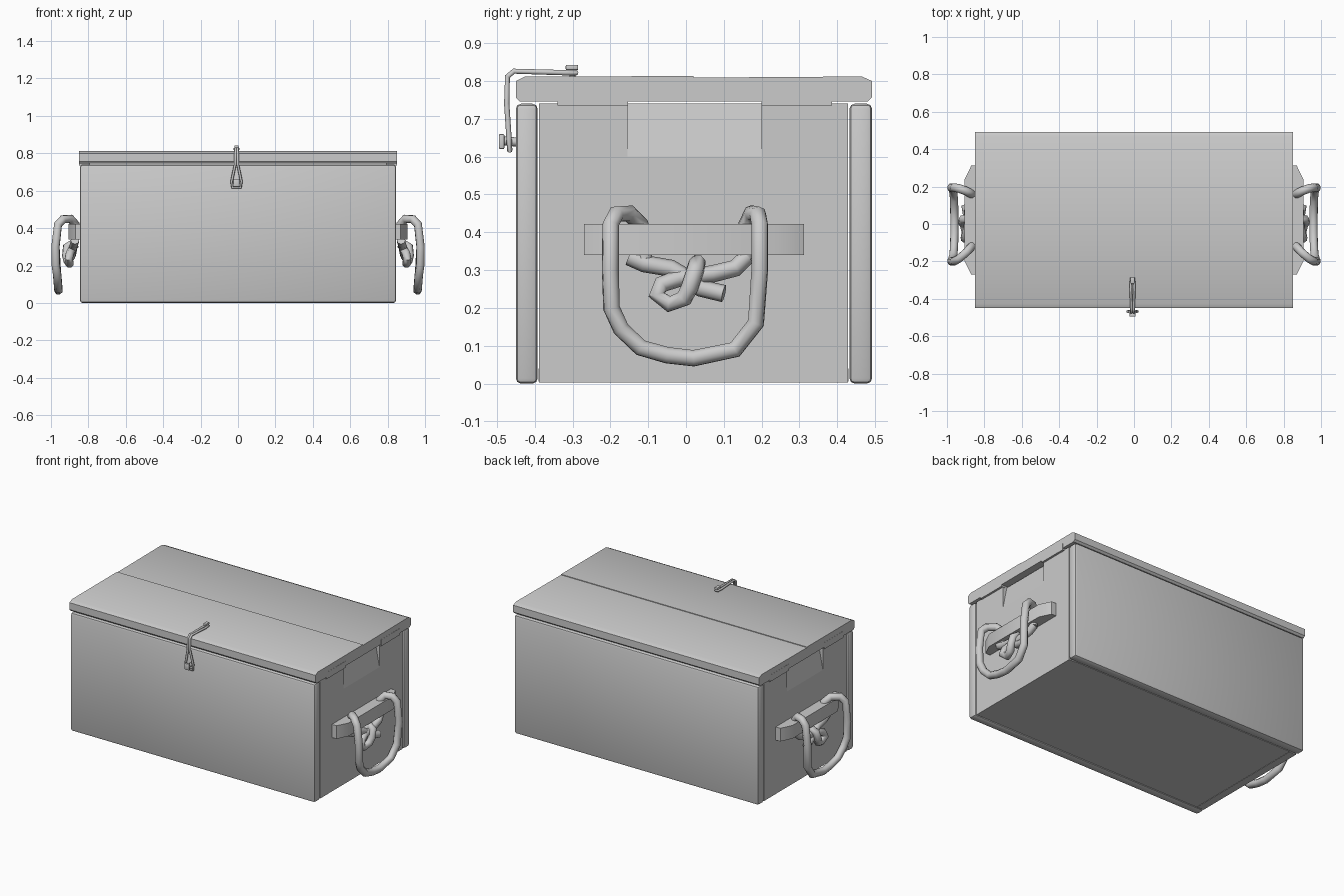
import bpy, bmesh, math
from mathutils import Vector

if "Cube" in bpy.data.objects:
    bpy.data.objects.remove(bpy.data.objects["Cube"], do_unlink=True)

grey = bpy.data.materials.new("plain_grey")
grey.use_nodes = True
COLOUR = (0.6, 0.6, 0.6, 1)
grey.diffuse_color = COLOUR
grey.node_tree.nodes["Principled BSDF"].inputs["Base Color"].default_value = COLOUR


def finish(obj, angle=40):
    obj.data.materials.clear()
    obj.data.materials.append(grey)
    bpy.ops.object.select_all(action="DESELECT")
    obj.select_set(True)
    bpy.context.view_layer.objects.active = obj
    bpy.ops.object.shade_smooth_by_angle(angle=math.radians(angle))
    return obj


def add_mesh(name, bm, bevel=0):
    bmesh.ops.recalc_face_normals(bm, faces=bm.faces)
    if bevel:
        bmesh.ops.bevel(bm, geom=bm.edges[:], offset=bevel, segments=2,
                        profile=0.5, affect="EDGES")
    mesh = bpy.data.meshes.new(name)
    bm.to_mesh(mesh)
    bm.free()
    obj = bpy.data.objects.new(name, mesh)
    bpy.context.collection.objects.link(obj)
    return finish(obj)


def box(name, x, y, z, bevel=0):
    bm = bmesh.new()
    bmesh.ops.create_cube(bm, size=1)
    for v in bm.verts:
        v.co = [r[0] if c < 0 else r[1] for c, r in zip(v.co, (x, y, z))]
    return add_mesh(name, bm, bevel)


def prism(name, outline, direction):
    """Extrude a closed outline of 3D points along a direction."""
    bm = bmesh.new()
    face = bm.faces.new([bm.verts.new(p) for p in outline])
    out = bmesh.ops.extrude_face_region(bm, geom=[face], use_keep_orig=True)
    moved = [g for g in out["geom"] if isinstance(g, bmesh.types.BMVert)]
    bmesh.ops.translate(bm, verts=moved, vec=direction)
    return add_mesh(name, bm)


def tube(name, points, radius, closed=False):
    """Round cord along a path."""
    curve = bpy.data.curves.new(name, "CURVE")
    curve.dimensions = "3D"
    curve.bevel_depth = radius
    curve.bevel_resolution = 2
    curve.use_fill_caps = True
    line = curve.splines.new("POLY")
    line.points.add(len(points) - 1)
    for p, co in zip(line.points, points):
        p.co = (*co, 1)
    line.use_cyclic_u = closed
    temp = bpy.data.objects.new(name + "_path", curve)
    bpy.context.collection.objects.link(temp)
    graph = bpy.context.evaluated_depsgraph_get()
    mesh = bpy.data.meshes.new_from_object(temp.evaluated_get(graph))
    bpy.data.objects.remove(temp, do_unlink=True)
    obj = bpy.data.objects.new(name, mesh)
    bpy.context.collection.objects.link(obj)
    return finish(obj, 60)


# Box boards
HALF = 0.845
box("front_board", (-HALF, HALF), (-0.45, -0.392), (0, 0.74), 0.014)
box("back_board", (-HALF, HALF), (0.432, 0.492), (0, 0.74), 0.014)
box("bottom_board", (-0.8, 0.8), (-0.39, 0.43), (0.005, 0.04))

# Lid: two planks meeting at a shallow seam, with bevelled long edges
lid = [(-0.45, 0.757), (-0.44, 0.746), (0.48, 0.746), (0.492, 0.757), (0.492, 0.8),
       (0.465, 0.812), (0.02, 0.809), (0.02, 0.813), (-0.425, 0.812), (-0.45, 0.8)]
prism("lid", [(-0.85, y, z) for y, z in lid], (1.7, 0, 0))

# Cord handle paths: outer grip, then the knot behind it
grip = [(0.872, -0.11, 0.33), (0.868, -0.12, 0.42), (0.895, -0.15, 0.45),
        (0.935, -0.185, 0.448), (0.962, -0.199, 0.42), (0.976, -0.2, 0.3),
        (0.974, -0.197, 0.2), (0.966, -0.172, 0.145), (0.962, -0.12, 0.095),
        (0.96, -0.05, 0.075), (0.96, 0.02, 0.067), (0.962, 0.13, 0.09),
        (0.968, 0.185, 0.16), (0.976, 0.195, 0.3), (0.962, 0.195, 0.42),
        (0.935, 0.19, 0.447), (0.895, 0.175, 0.45), (0.868, 0.16, 0.42),
        (0.872, 0.155, 0.33)]
strand = [(0.872, -0.15, 0.335), (0.875, -0.11, 0.317), (0.88, -0.04, 0.305),
          (0.885, 0.01, 0.275), (0.89, 0.04, 0.252), (0.9, 0.1, 0.238)]
knot = [(0.872, 0.16, 0.335), (0.88, 0.13, 0.305), (0.885, 0.07, 0.29),
        (0.89, -0.02, 0.278), (0.9, -0.065, 0.262), (0.905, -0.078, 0.235),
        (0.9, -0.045, 0.21), (0.91, -0.005, 0.225), (0.918, 0.01, 0.255),
        (0.915, 0.025, 0.3), (0.89, 0.03, 0.318), (0.87, 0.02, 0.29)]

for side, s in (("left", 1), ("right", -1)):
    # End panel, its middle leaning inward between two tabs
    box(side + "_end_panel", sorted((s * 0.79, s * 0.838)), (-0.388, 0.428), (0.003, 0.6))
    for part, a, b in (("front", -0.388, -0.155), ("back", 0.2, 0.428)):
        box(f"{side}_{part}_shoulder", sorted((s * 0.79, s * 0.838)), (a, b), (0.6, 0.74))
    prism(side + "_panel_slope", [(s * 0.79, -0.155, 0.6), (s * 0.838, -0.155, 0.6),
          (s * 0.81, -0.155, 0.74), (s * 0.79, -0.155, 0.74)], (0, 0.355, 0))
    for part, a in (("front", -0.34), ("back", 0.2)):
        box(f"{side}_{part}_tab", sorted((s * 0.79, s * 0.851)), (a, a + 0.186), (0.735, 0.776))
    # Wooden cleat with sloping ends
    cleat = [(0.835, -0.27), (0.87, -0.27), (0.905, -0.2),
             (0.905, 0.24), (0.87, 0.312), (0.835, 0.312)]
    prism(side + "_cleat", [(s * x, y, 0.34) for x, y in cleat], (0, 0, 0.082))
    # Cord
    for part, path in (("grip", grip), ("strand", strand), ("knot", knot)):
        tube(f"{side}_cord_{part}", [(s * x, y, z) for x, y, z in path], 0.023)

# Latch: a wire loop hooked over two pegs
MID = -0.008
half = [(0.007, -0.29, 0.822), (0.01, -0.32, 0.822), (0.006, -0.455, 0.826),
        (0.006, -0.472, 0.812), (0.007, -0.474, 0.74),
        (0.026, -0.468, 0.65), (0.022, -0.466, 0.616)]
loop = [(MID + x, y, z) for x, y, z in half]
loop += [(MID - x, y, z) for x, y, z in reversed(half)]
tube("latch_loop", loop, 0.007, True)
tube("latch_top_peg", [(MID, -0.3, 0.8), (MID, -0.3, 0.835)], 0.008)
box("latch_top_peg_head", (MID - 0.011, MID + 0.011), (-0.318, -0.285), (0.829, 0.843), 0.003)
tube("latch_front_peg", [(MID, -0.44, 0.638), (MID, -0.485, 0.642)], 0.012)
box("latch_front_peg_head", (MID - 0.016, MID + 0.016), (-0.495, -0.48), (0.62, 0.66), 0.004)
